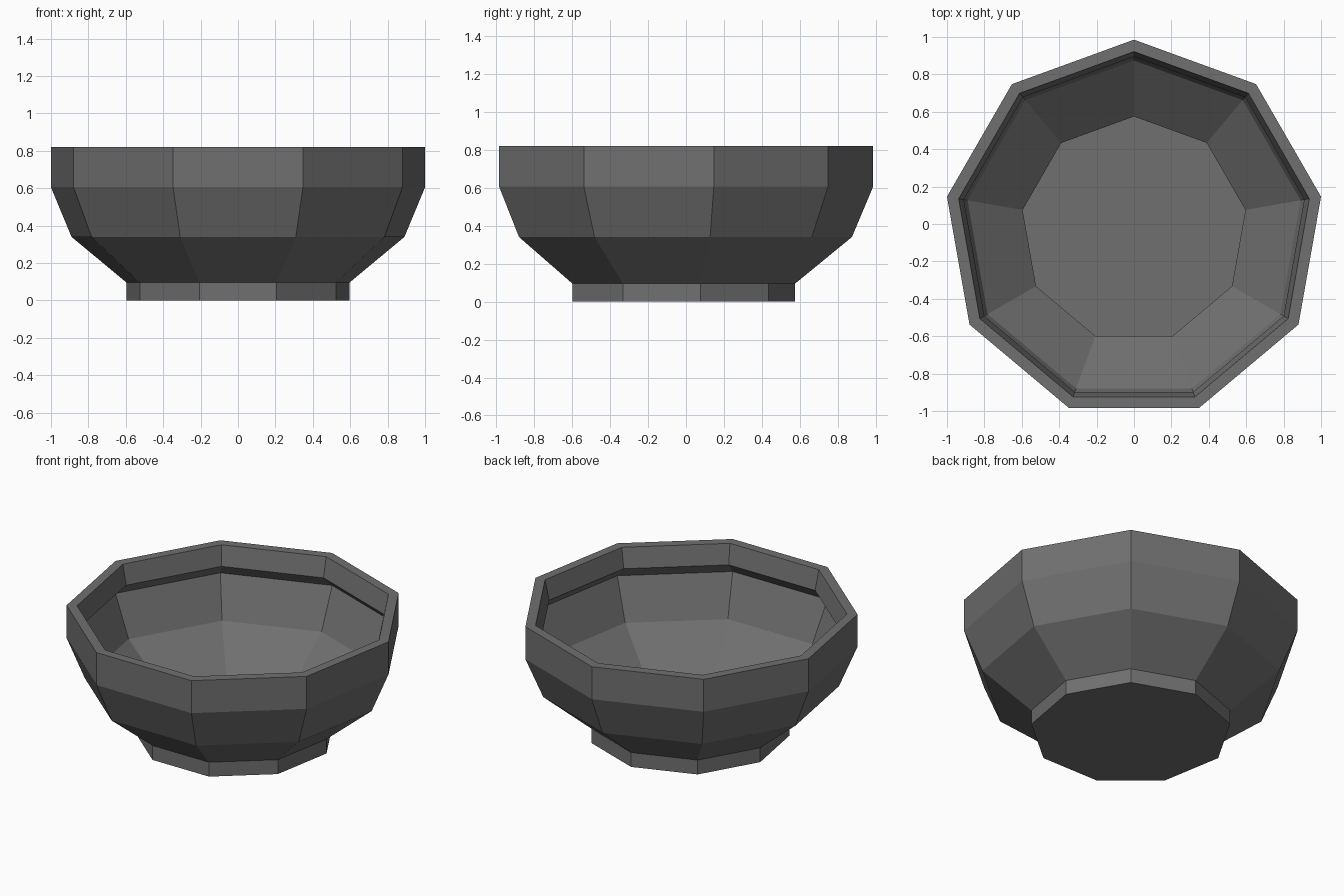
import bpy, bmesh, math

if "Cube" in bpy.data.objects:
    bpy.data.objects.remove(bpy.data.objects["Cube"])

SIDES = 9
CENTRE_Y = -0.03

# (radius, height) from the foot up the outside, over the rim, back under the lip
PROFILE = [(0.605, 0.0), (0.605, 0.095), (0.904, 0.34), (1.0154, 0.605),
           (1.0154, 0.82), (0.952, 0.82), (0.924, 0.69)]
OUTER_SHOULDER = 3

grey = bpy.data.materials.new("dark grey")
grey.diffuse_color = (0.16, 0.16, 0.16, 1)
grey.use_nodes = True
grey.node_tree.nodes["Principled BSDF"].inputs["Base Color"].default_value = grey.diffuse_color

bm = bmesh.new()
rings = []
for r, z in PROFILE:
    ring = []
    for i in range(SIDES):
        a = math.pi / 2 + 2 * math.pi * i / SIDES
        ring.append(bm.verts.new((r * math.cos(a), r * math.sin(a) + CENTRE_Y, z)))
    rings.append(ring)


def bridge(lower, upper):
    for i in range(SIDES):
        j = (i + 1) % SIDES
        bm.faces.new((lower[i], lower[j], upper[j], upper[i]))


# Thin wall and thick rim
for lower, upper in zip(rings, rings[1:]):
    bridge(lower, upper)
# Underside of the inner lip, back to the shoulder
bridge(rings[-1], rings[OUTER_SHOULDER])
# Base
bm.faces.new(list(reversed(rings[0])))

mesh = bpy.data.meshes.new("bowl")
bm.to_mesh(mesh)
bm.free()
mesh.materials.append(grey)
bowl = bpy.data.objects.new("bowl", mesh)
bpy.context.collection.objects.link(bowl)
